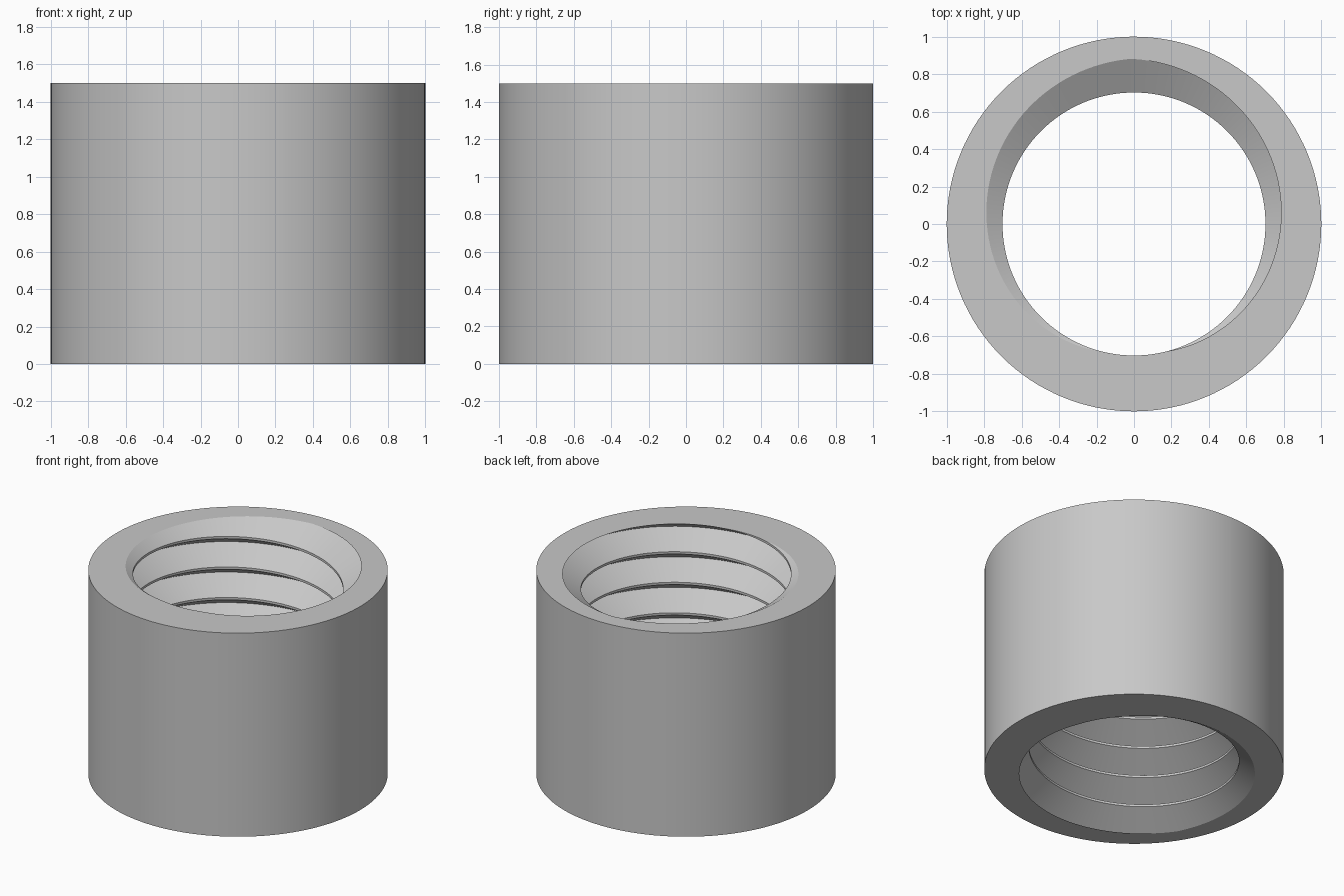
import bpy, bmesh, math
from mathutils import Vector

cube = bpy.data.objects.get("Cube")
if cube:
    bpy.data.objects.remove(cube, do_unlink=True)

HEIGHT, OUTER, CREST, ROOT = 1.5, 1.0, 0.702, 0.882
PITCH, SEGMENTS, TURNS = 0.225, 128, 10
RISE = (ROOT - CREST) / math.sqrt(3)      # height of one flank of the 60 degree thread

metal = bpy.data.materials.new("plain grey")
metal.use_nodes = True
grey = (0.58, 0.58, 0.58, 1)
metal.diffuse_color = grey
metal.node_tree.nodes["Principled BSDF"].inputs["Base Color"].default_value = grey

bm = bmesh.new()

# Right-handed internal thread: groove root, then the two edges of the crest
profile = [(ROOT, 0), (CREST, RISE), (CREST, PITCH - RISE)]
rows = []
for i in range(SEGMENTS * TURNS + 1):
    a = 2 * math.pi * i / SEGMENTS
    z = HEIGHT + PITCH * (i / SEGMENTS - 8.253)
    rows.append([bm.verts.new((r * math.cos(a), r * math.sin(a), z + dz))
                 for r, dz in profile])
for i in range(len(rows) - 1):
    a, b = rows[i], rows[i + 1]
    for k in range(2):
        bm.faces.new((a[k], a[k + 1], b[k + 1], b[k]))
    j = i + SEGMENTS
    if j + 1 < len(rows):
        bm.faces.new((a[2], rows[j][0], rows[j + 1][0], b[2]))

# Trim the thread flush with both ends
for z, direction in ((0, -1), (HEIGHT, 1)):
    bmesh.ops.bisect_plane(bm, geom=bm.verts[:] + bm.edges[:] + bm.faces[:],
                           dist=1e-5, plane_co=(0, 0, z),
                           plane_no=(0, 0, direction), clear_outer=True)


def extrude(edges, move):
    """Extrude a rim and move its new vertices; return the new rim."""
    new = bmesh.ops.extrude_edge_only(bm, edges=edges)["geom"]
    verts = [g for g in new if isinstance(g, bmesh.types.BMVert)]
    for v in verts:
        v.co = move(v.co)
    fresh = set(verts)
    return [g for g in new if isinstance(g, bmesh.types.BMEdge)
            and all(v in fresh for v in g.verts)]


def to_outside(co):
    flat = Vector((co.x, co.y, 0)).normalized() * OUTER
    return Vector((flat.x, flat.y, co.z))


# Flat end rings, then the outer wall
for z in (0, HEIGHT):
    rim = [e for e in bm.edges if e.is_boundary
           and all(abs(v.co.z - z) < 1e-4 for v in e.verts)]
    outer_rim = extrude(rim, to_outside)
extrude(outer_rim, lambda co: Vector((co.x, co.y, 0)))

bmesh.ops.remove_doubles(bm, verts=bm.verts[:], dist=1e-4)
bmesh.ops.recalc_face_normals(bm, faces=bm.faces[:])

mesh = bpy.data.meshes.new("threaded_ring")
bm.to_mesh(mesh)
bm.free()
mesh.materials.append(metal)
ring = bpy.data.objects.new("threaded_ring", mesh)
bpy.context.collection.objects.link(ring)

bpy.ops.object.select_all(action='DESELECT')
ring.select_set(True)
bpy.context.view_layer.objects.active = ring
bpy.ops.object.shade_smooth_by_angle(angle=math.radians(25))
